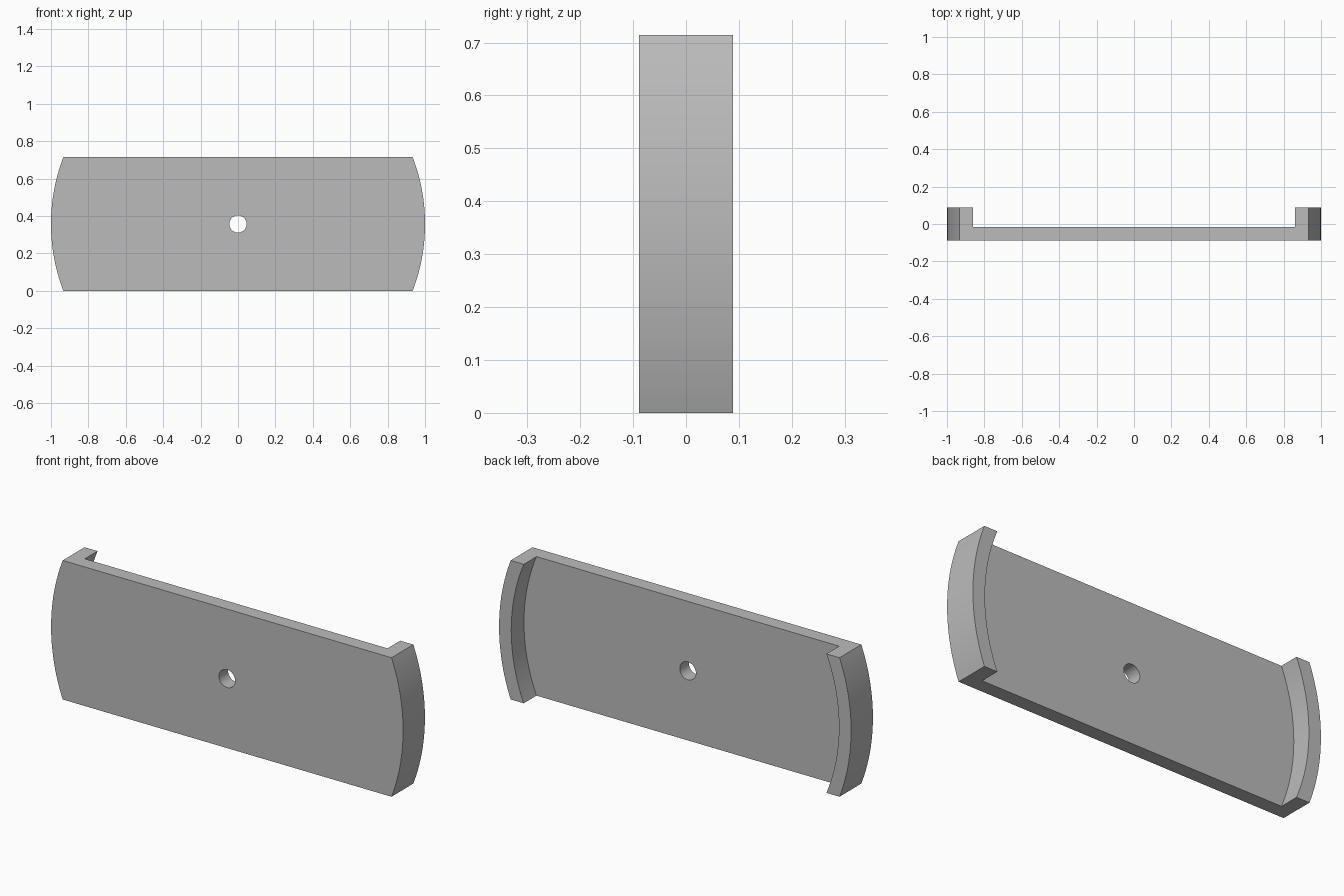
import bpy
import bmesh
from math import asin, cos, sin, pi
from mathutils import Matrix, Vector

RADIUS = 1.0           # outer arc of the two ends
INNER = 0.931          # inner arc of the end lips
HALF_H = 0.357
HALF_D = 0.0885
PLATE_BACK = -0.015    # back face of the thin plate
HOLE = 0.046

cube = bpy.data.objects.get("Cube")
if cube:
    bpy.data.objects.remove(cube, do_unlink=True)

grey = bpy.data.materials.new("Plain grey")
grey.use_nodes = True
colour = (0.5, 0.5, 0.5, 1)
grey.diffuse_color = colour
grey.node_tree.nodes["Principled BSDF"].inputs["Base Color"].default_value = colour


def make_object(name, bm):
    bmesh.ops.recalc_face_normals(bm, faces=bm.faces)
    mesh = bpy.data.meshes.new(name)
    bm.to_mesh(mesh)
    bm.free()
    mesh.materials.append(grey)
    obj = bpy.data.objects.new(name, mesh)
    bpy.context.collection.objects.link(obj)
    return obj


def prism(name, outline, y0, y1):
    """Extrude an (x, z) outline from y0 to y1, centred at mid height."""
    bm = bmesh.new()
    face = bm.faces.new([bm.verts.new((x, y0, z + HALF_H)) for x, z in outline])
    ext = bmesh.ops.extrude_face_region(bm, geom=[face])
    moved = [v for v in ext["geom"] if isinstance(v, bmesh.types.BMVert)]
    bmesh.ops.translate(bm, verts=moved, vec=Vector((0, y1 - y0, 0)))
    return make_object(name, bm)


def arc(radius, start, end, steps):
    return [(radius * cos(start + (end - start) * i / steps),
             radius * sin(start + (end - start) * i / steps)) for i in range(steps + 1)]


def circle(radius, steps):
    return arc(radius, 0, 2 * pi, steps)[:-1]


# Full-depth blank: a disc with its top and bottom sliced off
a = asin(HALF_H / RADIUS)
ends = arc(RADIUS, -a, a, 32) + arc(RADIUS, pi - a, pi + a, 32)
plate = prism("lipped_plate", ends, -HALF_D, HALF_D)

# Round recess behind the plate leaves a curved lip at each end; then the centre hole
cutters = [
    prism("recess_cutter", circle(INNER, 256), PLATE_BACK, 0.3),
    prism("hole_cutter", circle(HOLE, 48), -0.3, 0.2),
]

bpy.ops.object.select_all(action="DESELECT")
plate.select_set(True)
bpy.context.view_layer.objects.active = plate
for cutter in cutters:
    cutter.hide_render = True
    mod = plate.modifiers.new(cutter.name, "BOOLEAN")
    mod.operation = "DIFFERENCE"
    mod.solver = "EXACT"
    mod.object = cutter
    bpy.ops.object.modifier_apply(modifier=mod.name)
    bpy.data.objects.remove(cutter, do_unlink=True)

# Smooth arcs, sharp corners
bpy.ops.object.shade_smooth_by_angle(angle=pi / 6)
